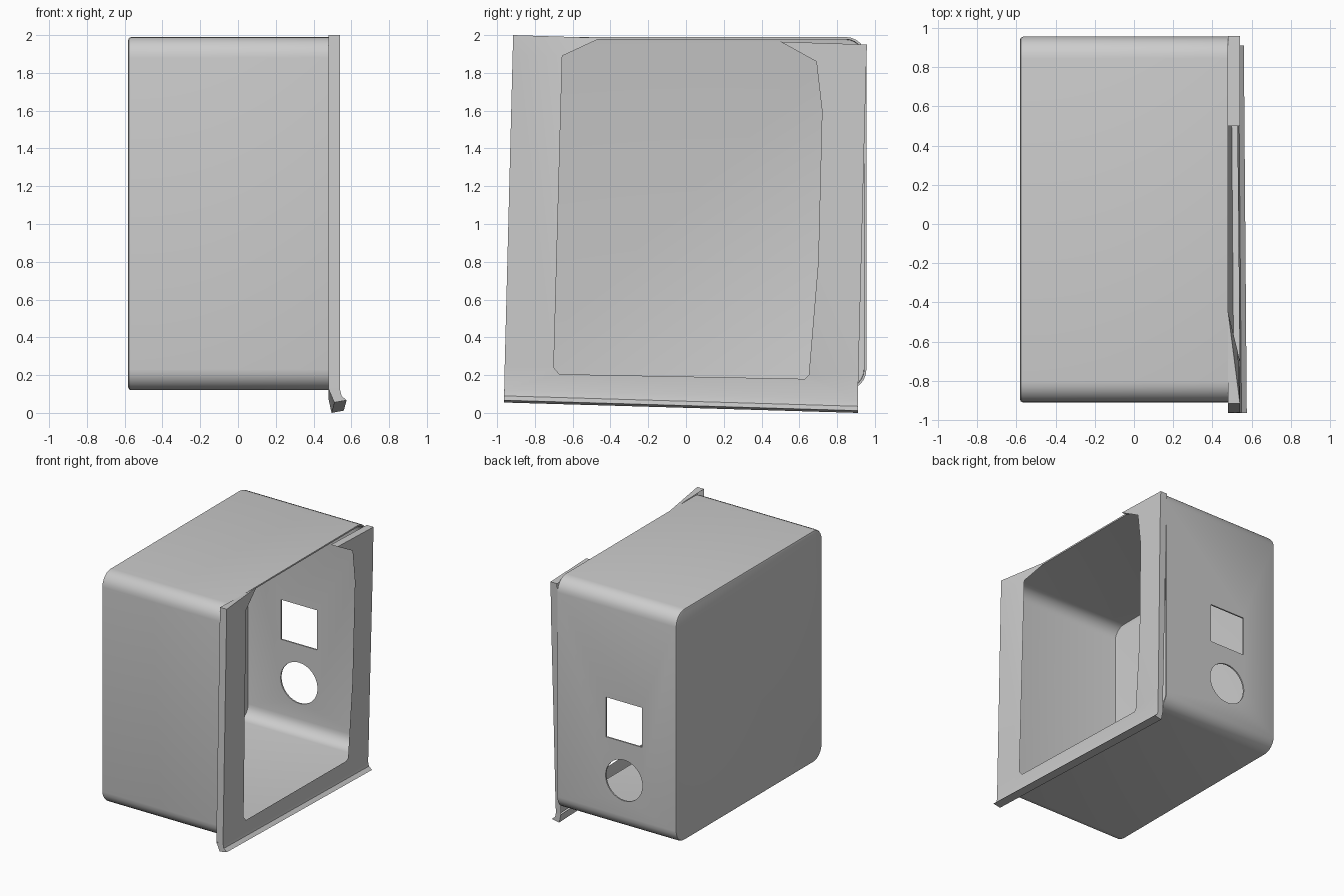
import bpy, bmesh, math
from mathutils import Matrix, Vector

if "Cube" in bpy.data.objects:
    bpy.data.objects.remove(bpy.data.objects["Cube"])

grey = bpy.data.materials.new("plain grey")
grey.use_nodes = True
grey.diffuse_color = (0.6, 0.6, 0.6, 1)
grey.node_tree.nodes["Principled BSDF"].inputs["Base Color"].default_value = (0.6, 0.6, 0.6, 1)


def make_object(name, bm):
    mesh = bpy.data.meshes.new(name)
    bm.to_mesh(mesh)
    bm.free()
    obj = bpy.data.objects.new(name, mesh)
    mesh.materials.append(grey)
    bpy.context.collection.objects.link(obj)
    return obj


def select_only(obj):
    bpy.ops.object.select_all(action='DESELECT')
    obj.select_set(True)
    bpy.context.view_layer.objects.active = obj


def rounded_loop(bm, x, inset, radius=0.11, steps=6):
    """Ring of vertices around the housing at depth x."""
    y0, y1, z0, z1 = -0.91 + inset, 0.955 - inset, 0.12 + inset, 1.99 - inset
    r = radius - inset
    corners = [(y1 - r, z1 - r), (y0 + r, z1 - r), (y0 + r, z0 + r), (y1 - r, z0 + r)]
    ring = []
    for i, (cy, cz) in enumerate(corners):
        for s in range(steps + 1):
            a = math.pi / 2 * (i + s / steps)
            ring.append(bm.verts.new((x, cy + r * math.cos(a), cz + r * math.sin(a))))
    return ring


def bridge(bm, a, b, closed=False):
    for i in range(len(a) if closed else len(a) - 1):
        j = (i + 1) % len(a)
        bm.faces.new((a[i], a[j], b[j], b[i]))


# Housing: open thin-walled box with rounded long edges
bm = bmesh.new()
rings = [rounded_loop(bm, x, inset)
         for x, inset in ((0.48, 0), (-0.565, 0), (-0.577, 0.005), (-0.582, 0.018))]
for a, b in zip(rings, rings[1:]):
    bridge(bm, a, b, closed=True)
bm.faces.new(rings[-1])
bmesh.ops.recalc_face_normals(bm, faces=bm.faces)
housing = make_object("housing", bm)
wall = housing.modifiers.new("wall", 'SOLIDIFY')
wall.thickness = 0.012
wall.offset = -1

# Square and round openings through the back wall
bm = bmesh.new()
bmesh.ops.create_cube(bm, size=1, matrix=Matrix.Translation((-0.115, 0.95, 0.99))
                      @ Matrix.Diagonal((0.32, 0.2, 0.32, 1)))
bmesh.ops.create_cone(bm, cap_ends=True, segments=32, radius1=0.165, radius2=0.165, depth=0.2,
                      matrix=Matrix.Translation((-0.115, 0.95, 0.52))
                      @ Matrix.Rotation(math.pi / 2, 4, 'X'))
cutter = make_object("opening_cutter", bm)
cutter.hide_render = True
cut = housing.modifiers.new("openings", 'BOOLEAN')
cut.operation = 'DIFFERENCE'
cut.object = cutter
select_only(housing)
for name in ("wall", "openings"):
    bpy.ops.object.modifier_apply(modifier=name)
bpy.data.objects.remove(cutter)
bpy.ops.object.shade_smooth_by_angle(angle=math.radians(35))

# Front frame: U-shaped face, slightly skewed, as outer / inner edge pairs
pairs = [
    ((0.54, -0.915, 2.00), (0.48, -0.45, 1.985)),
    ((0.54, -0.918, 1.89), (0.53, -0.655, 1.89)),
    ((0.54, -0.960, 0.24), (0.54, -0.70, 0.24)),
    ((0.54, -0.962, 0.125), (0.54, -0.67, 0.205)),
    ((0.525, 0.91, 0.07), (0.525, 0.63, 0.18)),
    ((0.528, 0.913, 0.22), (0.528, 0.65, 0.20)),
    ((0.532, 0.928, 0.80), (0.532, 0.70, 0.80)),
    ((0.54, 0.948, 1.60), (0.54, 0.72, 1.60)),
    ((0.54, 0.955, 1.86), (0.54, 0.69, 1.86)),
    ((0.54, 0.958, 1.95), (0.54, 0.50, 1.965)),
]
bm = bmesh.new()
outer = [bm.verts.new(o) for o, i in pairs]
inner = [bm.verts.new(i) for o, i in pairs]
bridge(bm, outer, inner)


# Side and top skirts folding back to the housing
def skirt(edge):
    back = [bm.verts.new((0.48, v.co.y, v.co.z)) for v in edge]
    bridge(bm, edge, back)


skirt(outer[:4])
skirt(outer[4:] + inner[-1:])
skirt([inner[0], outer[0]])

# Flared lip along the bottom edge
profile = [(0.548, 0.035), (0.575, 0.012), (0.51, 0.0), (0.48, 0.07)]
left, right = [outer[3]], [outer[4]]
for x, dz in profile:
    left.append(bm.verts.new((x, -0.963, 0.055 + dz)))
    right.append(bm.verts.new((x - 0.015 * (x > 0.48), 0.91, dz)))
bridge(bm, left, right)
bm.faces.new(left)
bm.faces.new(right)
bmesh.ops.triangulate(bm, faces=[f for f in bm.faces if len(f.verts) == 4])
bmesh.ops.recalc_face_normals(bm, faces=bm.faces)
frame = make_object("front_frame", bm)
select_only(frame)
bpy.ops.object.shade_smooth_by_angle(angle=math.radians(30))
